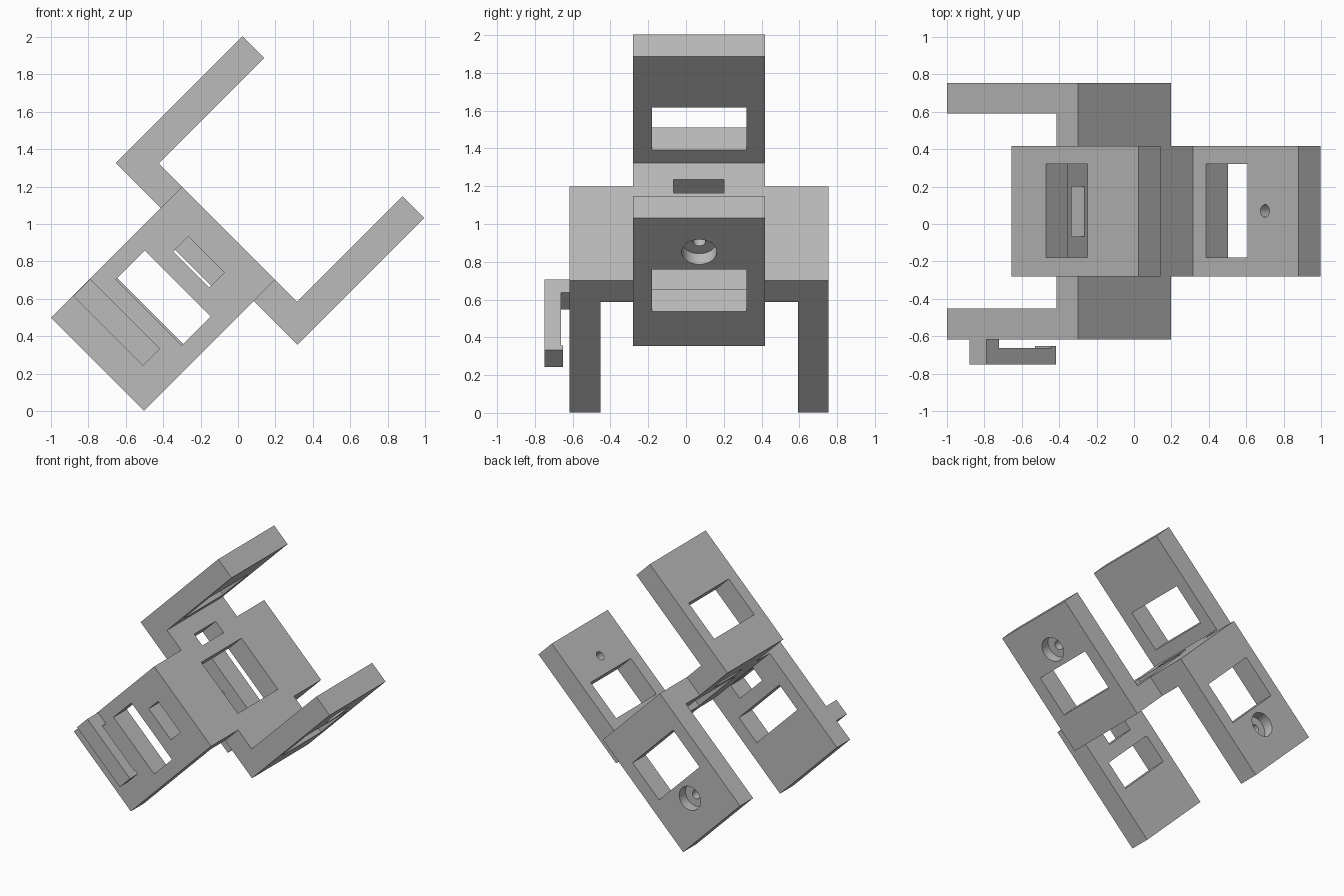
import bpy
import bmesh
from math import radians
from mathutils import Matrix, Vector

cube = bpy.data.objects.get("Cube")
if cube:
    bpy.data.objects.remove(cube, do_unlink=True)

grey = bpy.data.materials.new("plain_grey")
grey.use_nodes = True
grey.diffuse_color = (0.5, 0.5, 0.5, 1)
grey.node_tree.nodes["Principled BSDF"].inputs["Base Color"].default_value = (0.5, 0.5, 0.5, 1)

# The bracket is built square (x along the arms, z across) and tilted about y
TILT = radians(-45)
BASE_IN, BASE_OUT = 0.636, 0.475
MID_Y, MID_Z = 0.07, 0.71


def finish(name, bm):
    bmesh.ops.recalc_face_normals(bm, faces=bm.faces)
    mesh = bpy.data.meshes.new(name)
    bm.to_mesh(mesh)
    bm.free()
    mesh.materials.append(grey)
    ob = bpy.data.objects.new(name, mesh)
    ob.rotation_euler.y = TILT
    bpy.context.collection.objects.link(ob)
    return ob


def box(name, xs, ys, zs):
    bm = bmesh.new()
    lo, hi = Vector((xs[0], ys[0], zs[0])), Vector((xs[1], ys[1], zs[1]))
    bmesh.ops.create_cube(bm, size=1, matrix=Matrix.Translation((lo + hi) / 2)
                          @ Matrix.Diagonal((*(hi - lo), 1)))
    return finish(name, bm)


def prism(name, points, push):
    bm = bmesh.new()
    face = bm.faces.new([bm.verts.new(p) for p in points])
    new = bmesh.ops.extrude_face_region(bm, geom=[face])["geom"]
    bmesh.ops.translate(bm, vec=push, verts=[g for g in new if isinstance(g, bmesh.types.BMVert)])
    return finish(name, bm)


def rod(name, centre, radius, length, axis):
    bm = bmesh.new()
    turn = Matrix.Rotation(radians(90), 4, 'X') if axis == 'Y' else Matrix()
    bmesh.ops.create_cone(bm, cap_ends=True, segments=40, radius1=radius, radius2=radius,
                          depth=length, matrix=Matrix.Translation(centre) @ turn)
    return finish(name, bm)


def combine(target, other, operation):
    mod = target.modifiers.new(operation.lower(), 'BOOLEAN')
    mod.operation, mod.solver, mod.object = operation, 'EXACT', other
    bpy.context.view_layer.objects.active = target
    bpy.ops.object.modifier_apply(modifier=mod.name)
    bpy.data.objects.remove(other, do_unlink=True)


def channel(inner, outer, end):
    """U outline: outer and inner limits of the legs, and where the legs end."""
    (i0, i1), (o0, o1) = inner, outer
    floor, back = (BASE_IN, BASE_OUT) if end > BASE_IN else (BASE_OUT, BASE_IN)
    return [(back, o0), (end, o0), (end, i0), (floor, i0),
            (floor, i1), (end, i1), (end, o1), (back, o1)]


# Two opposed U brackets sharing one base plate
outline = channel((0.19, 1.235), (0.025, 1.40), 1.434)
bracket = prism("bracket", [(x, -0.28, z) for x, z in outline], (0, 0.697, 0))
outline = channel((-0.453, 0.592), (-0.617, 0.755), -0.355)
cross = prism("cross_bracket", [(x, y, 0.357) for x, y in outline], (0, 0, 0.703))
combine(bracket, cross, 'UNION')

# Windows and slots
WIDE_Y, WIDE_Z = (-0.18, 0.32), (0.46, 0.96)
SLOT_Y, SLOT_Z = (-0.067, 0.2), (0.575, 0.848)
BASE_X, FRONT_Y, REAR_Y = (0.4, 0.7), (-0.7, -0.4), (0.5, 0.8)
openings = [
    ((0.735, 1.05), WIDE_Y, (-0.1, 0.25)),      # lower arm
    ((0.735, 1.05), WIDE_Y, (1.2, 1.5)),        # upper arm
    (BASE_X, WIDE_Y, (0.46, 0.91)),             # base window
    (BASE_X, SLOT_Y, (1.01, 1.11)),             # base slot
    ((0.035, 0.255), FRONT_Y, WIDE_Z),          # front window
    ((0.358, 0.472), FRONT_Y, SLOT_Z),          # front slot
    ((0.046, 0.372), REAR_Y, WIDE_Z),           # rear window
]
for spans in openings:
    combine(bracket, box("opening", *spans), 'DIFFERENCE')

# Counterbored screw holes in the lower arm and rear plate
for radius, length in ((0.093, 0.16), (0.034, 0.6)):
    combine(bracket, rod("bore", (1.18, MID_Y, 0.025), radius, length, 'Z'), 'DIFFERENCE')
    combine(bracket, rod("bore", (-0.085, 0.755, MID_Z), radius, length, 'Y'), 'DIFFERENCE')

# Clip on the front plate, with a small lip at the free end
CLIP_X = (-0.187, -0.06)
clip = prism("front_clip", [(CLIP_X[0], y, z) for y, z in (
    (-0.617, 1.057), (-0.75, 1.057), (-0.75, 0.53), (-0.652, 0.53),
    (-0.652, 0.563), (-0.662, 0.563), (-0.662, 0.96), (-0.617, 0.96))],
    (CLIP_X[1] - CLIP_X[0], 0, 0))

# Crisp edges with smooth bores
bpy.ops.object.select_all(action='DESELECT')
for ob in (bracket, clip):
    ob.select_set(True)
bpy.context.view_layer.objects.active = bracket
bpy.ops.object.shade_smooth_by_angle(angle=radians(30))
